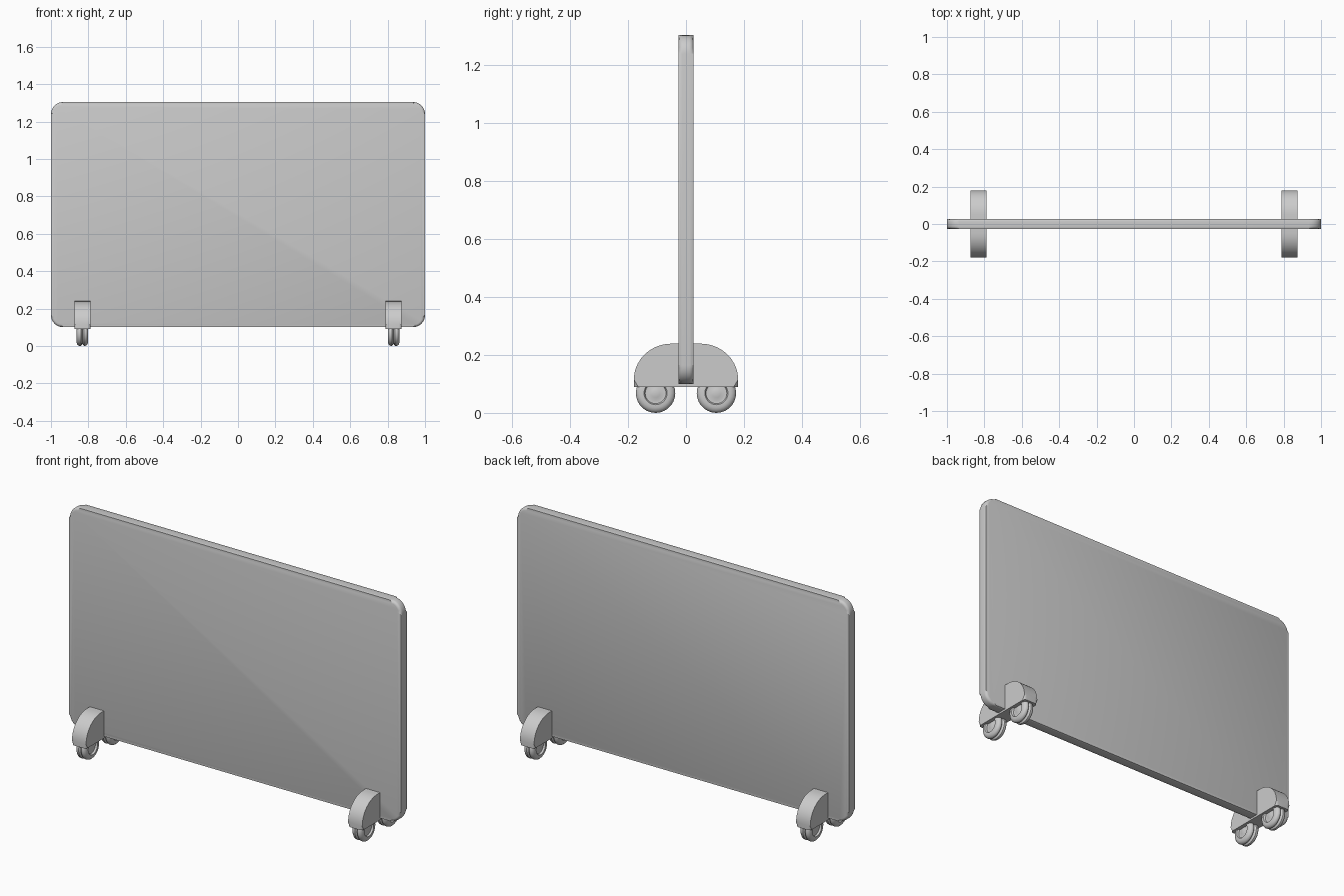
import bpy, bmesh
from math import sin, cos, pi, radians

if "Cube" in bpy.data.objects:
    bpy.data.objects.remove(bpy.data.objects["Cube"])

FOOT_X, WHEEL_Y, WHEEL_R = 0.832, 0.105, 0.068


def finish(bm, name):
    bmesh.ops.recalc_face_normals(bm, faces=bm.faces)
    me = bpy.data.meshes.new(name)
    bm.to_mesh(me)
    bm.free()
    ob = bpy.data.objects.new(name, me)
    bpy.context.collection.objects.link(ob)
    bpy.ops.object.select_all(action='DESELECT')
    ob.select_set(True)
    bpy.context.view_layer.objects.active = ob
    bpy.ops.object.shade_smooth_by_angle(angle=radians(35))
    return ob


def arc(cx, cz, rx, rz, a0, a1, n):
    return [(cx + rx * cos(radians(a0 + (a1 - a0) * i / n)),
             cz + rz * sin(radians(a0 + (a1 - a0) * i / n))) for i in range(n + 1)]


def prism(name, near, far, bevel, segments, keep_sharp_z=None):
    """Extrude an outline between two caps and round the cap rims."""
    bm = bmesh.new()
    caps = [[bm.verts.new(p) for p in loop] for loop in (near, far)]
    faces = [bm.faces.new(c) for c in caps]
    n = len(near)
    for i in range(n):
        j = (i + 1) % n
        bm.faces.new((caps[0][i], caps[0][j], caps[1][j], caps[1][i]))
    rims = [e for f in faces for e in f.edges
            if keep_sharp_z is None or max(v.co.z for v in e.verts) > keep_sharp_z + 1e-5]
    bmesh.ops.bevel(bm, geom=rims, offset=bevel, segments=segments,
                    profile=0.5, affect='EDGES', clamp_overlap=True)
    return finish(bm, name)


# Screen panel with rounded corners and softened rim
R, Z0, Z1, T = 0.065, 0.10, 1.304, 0.026
outline = []
for cx, cz, a in ((1 - R, Z1 - R, 0), (R - 1, Z1 - R, 90),
                  (R - 1, Z0 + R, 180), (1 - R, Z0 + R, 270)):
    outline += arc(cx, cz, R, R, a, a + 90, 8)
prism("screen_panel", [(x, -T, z) for x, z in outline],
      [(x, T, z) for x, z in outline], 0.014, 3)

# Domed foot housing outline in the y-z plane
HB, HW = 0.09, 0.0425
dome = [(0.18, HB)] + arc(0.05, 0.115, 0.13, 0.124, 0, 90, 10)
dome += [(-y, z) for y, z in reversed(dome)]

# Half of a twin wheel: (distance from the centre plane, radius)
half_wheel = [(0.0, 0.0), (0.0, 0.055), (0.003, 0.062), (0.008, 0.067), (0.014, WHEEL_R),
              (0.021, 0.066), (0.027, 0.060), (0.031, 0.051), (0.031, 0.040),
              (0.029, 0.038), (0.021, 0.036), (0.020, 0.026), (0.024, 0.015), (0.025, 0.0)]


def wheel(name, cx, cy):
    bm = bmesh.new()
    for s in (-1, 1):
        verts = [bm.verts.new((cx + s * d, cy, WHEEL_R + r)) for d, r in half_wheel]
        edges = [bm.edges.new(p) for p in zip(verts, verts[1:])]
        bmesh.ops.spin(bm, geom=verts + edges, cent=(cx, cy, WHEEL_R), axis=(1, 0, 0),
                       angle=2 * pi, steps=28, use_merge=True)
        # weld the poles of this half only, so the halves stay separate shells
        own = [v for v in bm.verts if (v.co.x - cx) * s > 1e-6 or v in verts]
        bmesh.ops.remove_doubles(bm, verts=own, dist=1e-5)
    bmesh.ops.remove_doubles(bm, verts=bm.verts, dist=1e-5)
    # drop the hidden wall where the two halves meet
    inner = [f for f in bm.faces if all(abs(v.co.x - cx) < 1e-5 for v in f.verts)]
    bmesh.ops.delete(bm, geom=inner, context='FACES')
    return finish(bm, name)


# Feet: one housing and a front and back caster on each side
for side, sx in (("left", -FOOT_X), ("right", FOOT_X)):
    prism(side + "_foot_housing", [(sx - HW, y, z) for y, z in dome],
          [(sx + HW, y, z) for y, z in dome], 0.015, 4, keep_sharp_z=HB)
    for end, y in (("front", -WHEEL_Y), ("back", WHEEL_Y)):
        wheel(f"{side}_{end}_wheel", sx, y)
